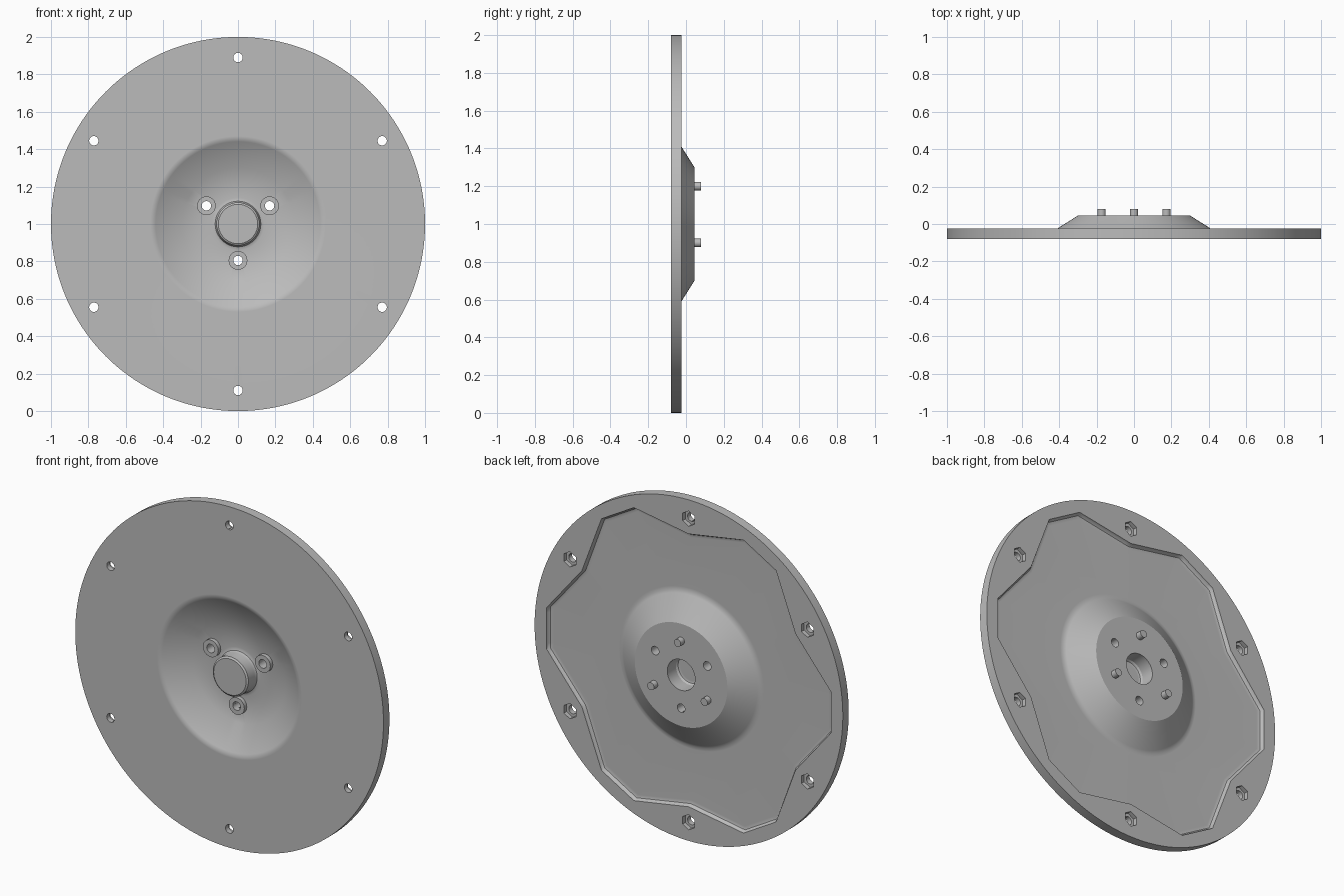
import bpy, bmesh, math
from mathutils import Matrix, Vector

cube = bpy.data.objects.get("Cube")
if cube:
    bpy.data.objects.remove(cube, do_unlink=True)

steel = bpy.data.materials.new("grey_steel")
steel.use_nodes = True
GREY = (0.5, 0.5, 0.5, 1)
steel.diffuse_color = GREY
steel.node_tree.nodes["Principled BSDF"].inputs["Base Color"].default_value = GREY

SEG = 192
TILT = Matrix.Rotation(math.radians(90), 4, 'X')


def finish(name, bm):
    bmesh.ops.recalc_face_normals(bm, faces=bm.faces)
    mesh = bpy.data.meshes.new(name)
    bm.to_mesh(mesh)
    bm.free()
    mesh.materials.append(steel)
    ob = bpy.data.objects.new(name, mesh)
    bpy.context.collection.objects.link(ob)
    return ob


def activate(ob):
    bpy.ops.object.select_all(action='DESELECT')
    ob.select_set(True)
    bpy.context.view_layer.objects.active = ob


def smooth(ob):
    activate(ob)
    bpy.ops.object.shade_smooth_by_angle(angle=math.radians(32))
    ob.modifiers.new("flat_normals", 'WEIGHTED_NORMAL').keep_sharp = True


def spot(radius, degrees, y=0):
    a = math.radians(degrees)
    return Vector((radius * math.cos(a), y, 1 + radius * math.sin(a)))


def add_cylinder(bm, at, radius, depth, sides):
    bmesh.ops.create_cone(bm, cap_ends=True, segments=sides, radius1=radius, radius2=radius,
                          depth=depth, matrix=Matrix.Translation(at) @ TILT)


def lobed(deg, outer=0.93, inner=0.80, half=7.5):
    """Radius of the six-lobed recess outline in a given direction."""
    d = abs((deg + 30) % 60 - 30)
    sin = lambda v: math.sin(math.radians(v))
    if d <= half:
        return outer * sin(90 - half) / sin(90 - d)
    return outer * inner * sin(30 - half) / (outer * sin(d - half) + inner * sin(30 - d))


def spin(rows, sides, closed=False, at=Vector((0, 0, 1))):
    """Turn (radius, y) rows about the y axis; a None radius row follows the lobes."""
    bm = bmesh.new()
    rings = []
    for r, y, inset in rows:
        ring = []
        for i in range(sides):
            deg = 360 * i / sides
            rad = lobed(deg) - inset if r is None else r
            a = math.radians(deg)
            ring.append(bm.verts.new(at + Vector((rad * math.cos(a), y, rad * math.sin(a)))))
        rings.append(ring)
    pairs = list(zip(rings, rings[1:]))
    if closed:
        pairs.append((rings[-1], rings[0]))
    else:
        bm.faces.new(rings[0])
        bm.faces.new(rings[-1])
    for a, b in pairs:
        for i in range(sides):
            j = (i + 1) % sides
            bm.faces.new((a[i], a[j], b[j], b[i]))
    return bm


# Pressed disc: hub cap, dished front, rim, lobed back recess, boss and bore
cap = [(0.105, -0.075), (0.115, -0.068), (0.115, -0.01), (0.122, 0.003), (0.14, 0.01)]
dish = [(0.30, 0.01), (0.44, -0.072), (0.455, -0.078), (0.47, -0.08)]
rim = [(1, -0.08), (1, -0.025)]
recess = [(None, -0.025, 0), (None, -0.036, 0.003), (None, -0.045, 0.011), (None, -0.05, 0.03)]
boss = [(0.47, -0.05), (0.45, -0.047), (0.435, -0.04), (0.30, 0.045)]
bore = [(0.09, 0.045), (0.09, -0.035), (0.083, -0.046), (0.07, -0.05)]
flat = lambda rows: [(r, y, 0) for r, y in rows]
disc = finish("disc", spin(flat(cap + dish + rim) + recess + flat(boss + bore), SEG))

# Cutters for the round holes and the hexagonal nut pockets
holes, pockets = bmesh.new(), bmesh.new()
for k in range(6):
    add_cylinder(holes, spot(0.89, 30 + 60 * k), 0.025, 0.4, 24)
    add_cylinder(pockets, spot(0.89, 30 + 60 * k, -0.005), 0.045, 0.09, 6)
for k in range(3):
    add_cylinder(holes, spot(0.195, 30 + 120 * k), 0.025, 0.4, 24)

for cutter in (finish("hole_cutter", holes), finish("pocket_cutter", pockets)):
    cutter.hide_render = True
    cut = disc.modifiers.new("cut", 'BOOLEAN')
    cut.operation = 'DIFFERENCE'
    cut.solver = 'EXACT'
    cut.object = cutter
    activate(disc)
    bpy.ops.object.modifier_apply(modifier=cut.name)
    bpy.data.objects.remove(cutter, do_unlink=True)
smooth(disc)

# Raised collars round the front hub holes, and locating pins on the back
for k in range(3):
    ring = flat([(0.025, 0.02), (0.025, -0.013), (0.05, -0.013), (0.05, 0.02)])
    centre = spot(0.195, 30 + 120 * k)
    smooth(finish(f"hub_collar_{k + 1}", spin(ring, 32, True, centre)))
    pin = bmesh.new()
    add_cylinder(pin, spot(0.2, 90 + 120 * k, 0.055), 0.022, 0.05, 24)
    smooth(finish(f"locating_pin_{k + 1}", pin))
